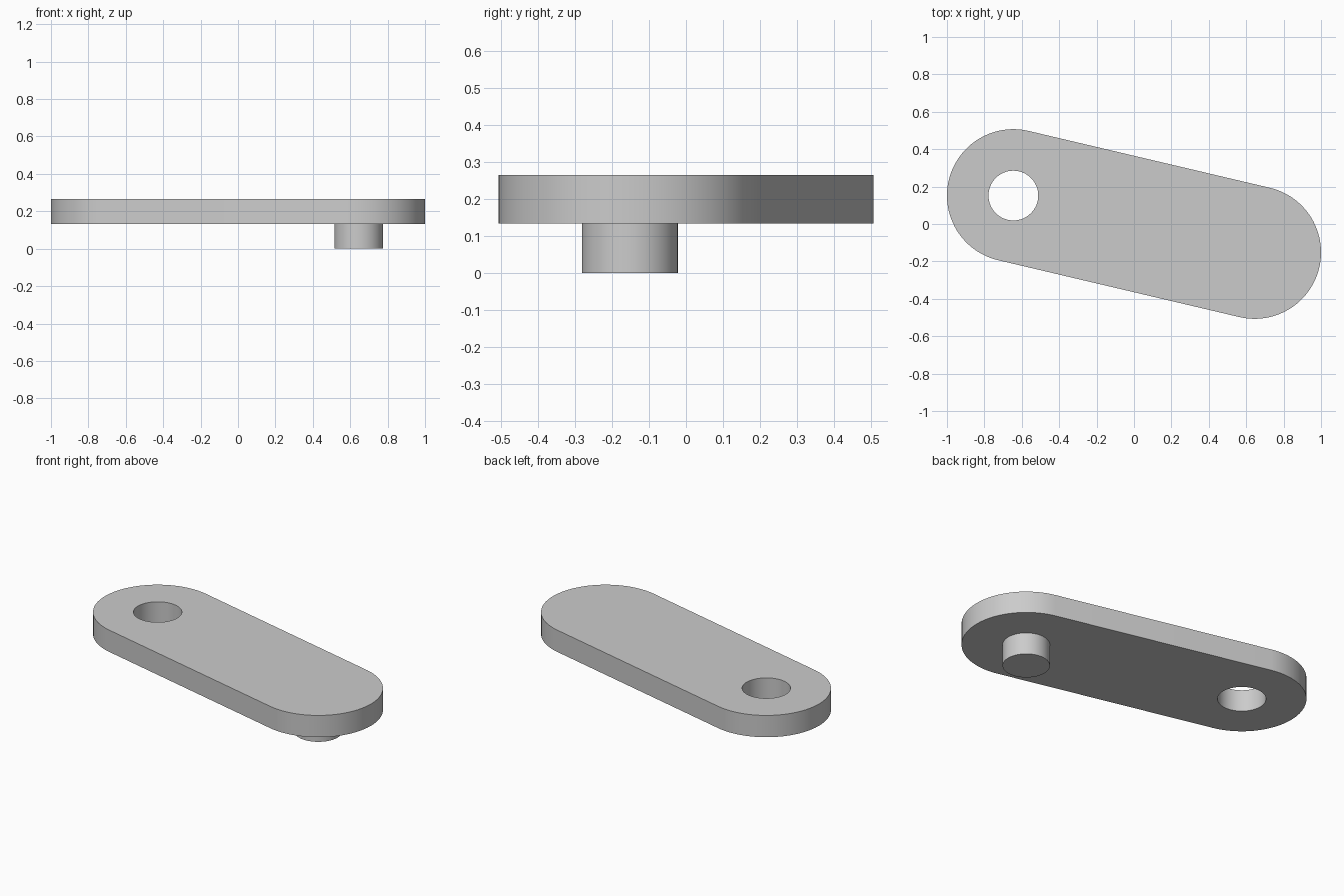
import bpy, bmesh
from math import cos, sin, pi, atan2
from mathutils import Vector

cube = bpy.data.objects.get("Cube")
if cube:
    bpy.data.objects.remove(cube, do_unlink=True)

HOLE_END = Vector((-0.645, 0.152, 0))
PIN_END = -HOLE_END
END_RADIUS, HOLE_RADIUS, PIN_RADIUS = 0.355, 0.133, 0.13
BOTTOM, TOP = 0.133, 0.265

grey = bpy.data.materials.new("plain grey")
grey.use_nodes = True
colour = (0.6, 0.6, 0.6, 1)
grey.diffuse_color = colour
grey.node_tree.nodes["Principled BSDF"].inputs["Base Color"].default_value = colour


def arc(centre, radius, start, sweep, steps):
    """Points along an arc, both ends included."""
    angles = [start + sweep * i / steps for i in range(steps + 1)]
    return [centre + Vector((cos(a), sin(a), 0)) * radius for a in angles]


def extruded(name, loops, z0, z1):
    """Solid made from an outline, with any further loops as holes."""
    bm = bmesh.new()
    edges = []
    for loop in loops:
        verts = [bm.verts.new((p.x, p.y, z0)) for p in loop]
        edges += [bm.edges.new((v, verts[i - 1])) for i, v in enumerate(verts)]
    bmesh.ops.triangle_fill(bm, edges=edges, use_beauty=True)
    grown = bmesh.ops.extrude_face_region(bm, geom=bm.faces[:], use_keep_orig=True)
    raised = [g for g in grown["geom"] if isinstance(g, bmesh.types.BMVert)]
    bmesh.ops.translate(bm, verts=raised, vec=(0, 0, z1 - z0))
    bmesh.ops.recalc_face_normals(bm, faces=bm.faces[:])
    mesh = bpy.data.meshes.new(name)
    bm.to_mesh(mesh)
    bm.free()
    mesh.materials.append(grey)
    obj = bpy.data.objects.new(name, mesh)
    bpy.context.collection.objects.link(obj)
    bpy.ops.object.select_all(action="DESELECT")
    obj.select_set(True)
    bpy.context.view_layer.objects.active = obj
    bpy.ops.object.shade_smooth_by_angle()
    return obj


# Link plate: two half-round ends joined by straight sides, with a hole
axis = PIN_END - HOLE_END
heading = atan2(axis.y, axis.x)
outline = (arc(PIN_END, END_RADIUS, heading - pi / 2, pi, 48)
           + arc(HOLE_END, END_RADIUS, heading + pi / 2, pi, 48))
hole = arc(HOLE_END, HOLE_RADIUS, 0, 2 * pi, 64)[:-1]
extruded("link_plate", [outline, hole], BOTTOM, TOP)

# Round pin under the other end, let slightly into the plate
pin = arc(PIN_END, PIN_RADIUS, 0, 2 * pi, 64)[:-1]
extruded("pin", [pin], 0, BOTTOM + 0.01)
